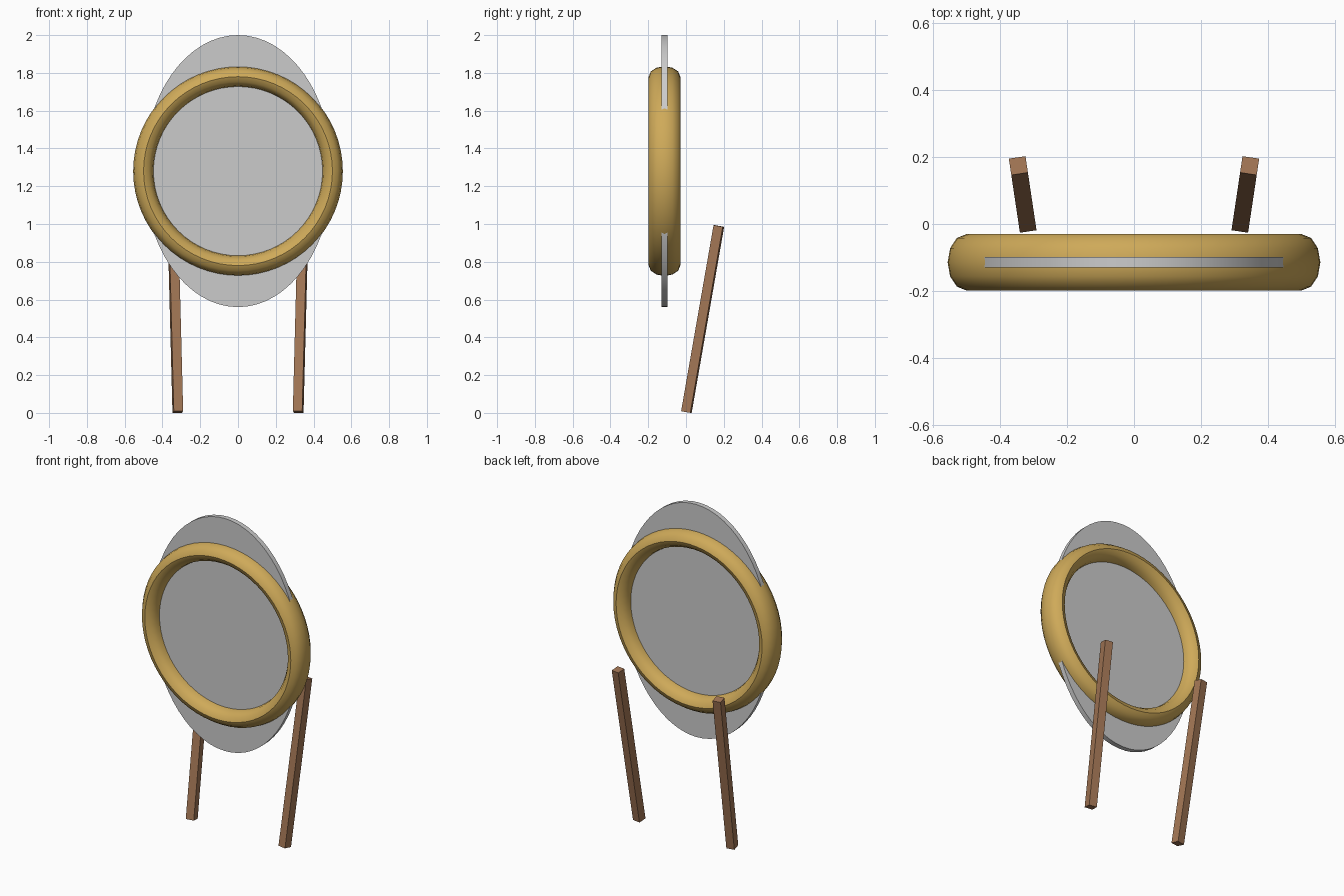
import bpy
from math import radians

if "Cube" in bpy.data.objects:
    bpy.data.objects.remove(bpy.data.objects["Cube"])

RING_Y, RING_Z = -0.114, 1.28


def material(name, color):
    m = bpy.data.materials.new(name)
    m.diffuse_color = color
    m.use_nodes = True
    m.node_tree.nodes["Principled BSDF"].inputs["Base Color"].default_value = m.diffuse_color
    return m


def finish(name, mat=None, smooth=True):
    ob = bpy.context.object
    ob.name = name
    bpy.ops.object.transform_apply(location=False, rotation=True, scale=True)
    if mat:
        ob.data.materials.append(mat)
    if smooth:
        bpy.ops.object.shade_smooth_by_angle(angle=radians(40))
    return ob


gold = material("gold", (0.62, 0.40, 0.10, 1))
wood = material("wood", (0.36, 0.18, 0.09, 1))

# Round frame: torus stretched front to back
bpy.ops.mesh.primitive_torus_add(major_radius=0.5, minor_radius=0.055,
                                 major_segments=64, minor_segments=12,
                                 location=(0, RING_Y, RING_Z))
bpy.context.object.scale = (1, 1, 1.52)
bpy.ops.object.transform_apply(location=False, rotation=False, scale=True)
bpy.context.object.rotation_euler = (radians(90), 0, 0)
finish("round_frame", gold)

# Oval mirror plate passing through the frame
bpy.ops.mesh.primitive_cylinder_add(vertices=64, radius=0.5, depth=0.03,
                                    location=(0, RING_Y, RING_Z))
bpy.context.object.scale = (1, 1.44, 1)
bpy.ops.object.transform_apply(location=False, rotation=False, scale=True)
bpy.context.object.rotation_euler = (radians(90), 0, 0)
finish("mirror_plate")

# Two square legs leaning back and outwards
for side, label in ((1, "right"), (-1, "left")):
    bpy.ops.mesh.primitive_cube_add(size=1, location=(side * 0.3315, 0.088, 0.497))
    ob = bpy.context.object
    ob.scale = (0.05, 0.05, 1.0)
    ob.rotation_euler = (radians(-10), 0, radians(-8.5 * side))
    finish(label + "_leg", wood, smooth=False)
